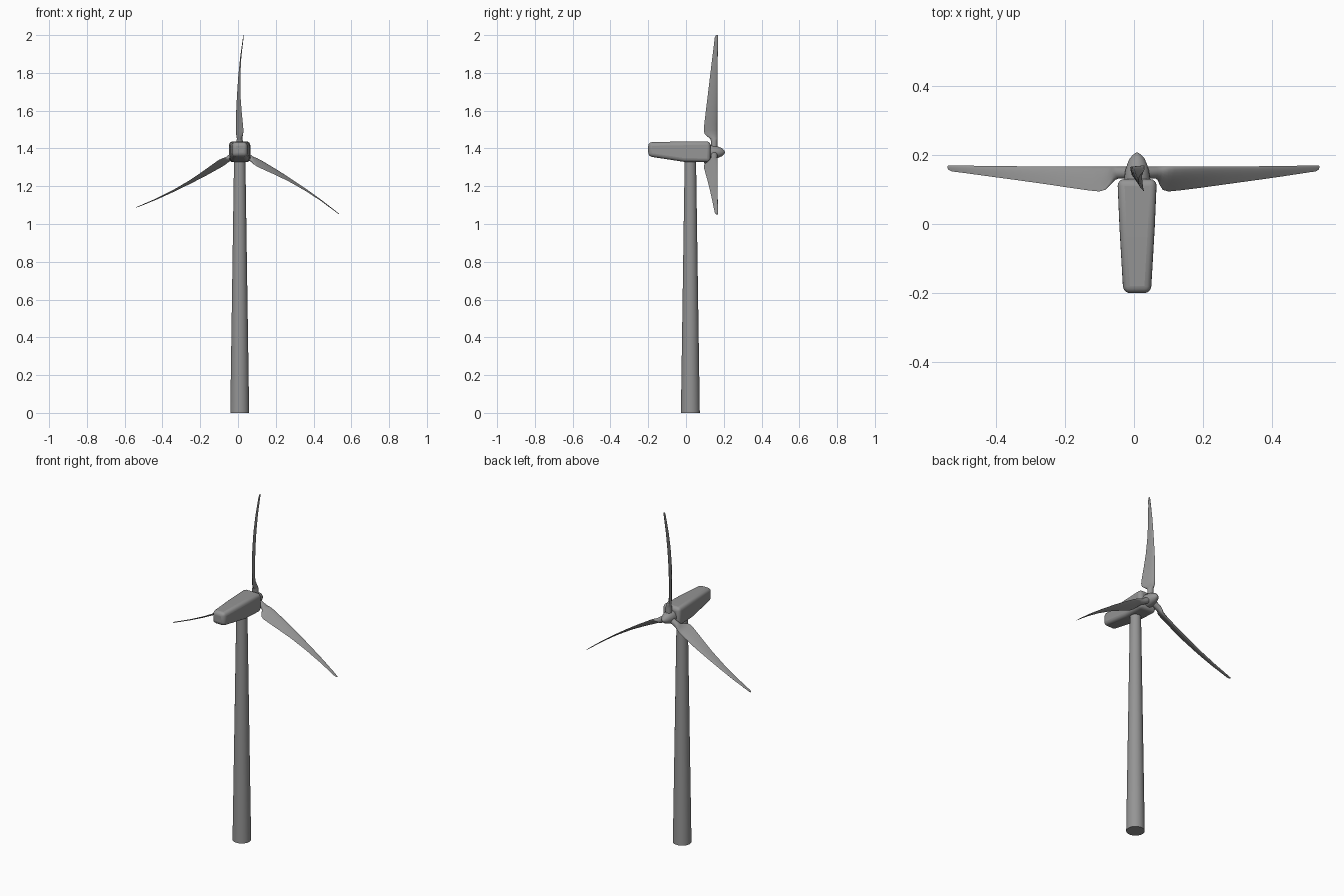
import bpy, bmesh, math
from mathutils import Matrix, Vector

if "Cube" in bpy.data.objects:
    bpy.data.objects.remove(bpy.data.objects["Cube"])

CX = 0.009                      # centre line of tower and rotor
HUB_Z = 1.38

grey = bpy.data.materials.new("turbine_grey")
grey.diffuse_color = (0.3, 0.3, 0.3, 1)
grey.use_nodes = True
grey.node_tree.nodes["Principled BSDF"].inputs["Base Color"].default_value = grey.diffuse_color


def loft(name, rings, angle=40):
    """Skin a list of closed rings and cap both ends."""
    bm = bmesh.new()
    loops = [[bm.verts.new(p) for p in ring] for ring in rings]
    n = len(loops[0])
    for a, b in zip(loops, loops[1:]):
        for i in range(n):
            j = (i + 1) % n
            bm.faces.new((a[i], a[j], b[j], b[i]))
    bm.faces.new(loops[0])
    bm.faces.new(loops[-1])
    bmesh.ops.recalc_face_normals(bm, faces=bm.faces)
    mesh = bpy.data.meshes.new(name)
    bm.to_mesh(mesh)
    bm.free()
    mesh.materials.append(grey)
    ob = bpy.data.objects.new(name, mesh)
    bpy.context.collection.objects.link(ob)
    bpy.ops.object.select_all(action='DESELECT')
    ob.select_set(True)
    bpy.context.view_layer.objects.active = ob
    bpy.ops.object.shade_smooth_by_angle(angle=math.radians(angle))
    return ob


def circle(n):
    return [(math.cos(2 * math.pi * i / n), math.sin(2 * math.pi * i / n)) for i in range(n)]


# Tapered tower
loft("tower", [[(CX + r * c, 0.023 + r * s, z) for c, s in circle(32)]
               for r, z in ((0.05, 0), (0.03, 1.345))])

# Nacelle: tapered box with raised belly at the back, rounded edges
nacelle = loft("nacelle", [[(CX - w, y, lo), (CX + w, y, lo), (CX + w, y, hi), (CX - w, y, hi)]
                           for y, w, lo, hi in ((-0.2, 0.040, 1.358, 1.433),
                                                (-0.01, 0.051, 1.329, 1.437),
                                                (0.13, 0.057, 1.327, 1.437))])
bevel = nacelle.modifiers.new("round_edges", 'BEVEL')
bevel.width = 0.02
bevel.segments = 4
bevel.limit_method = 'ANGLE'
bevel.angle_limit = math.radians(40)

# Spinner: bullet nose
loft("spinner", [[(CX + r * c, y, HUB_Z + r * s) for c, s in circle(28)]
                 for y, r in ((0.118, 0.037), (0.135, 0.037), (0.155, 0.034), (0.175, 0.028),
                              (0.19, 0.021), (0.2, 0.012), (0.205, 0.005), (0.207, 0.001))])

# Blade stations: radius, leading edge (t, y), trailing edge (t, y), thickness, teardrop amount
STATIONS = (
    (0.015, 0.000, 0.166, 0.000, 0.132, 0.034, 0.0),
    (0.060, 0.000, 0.166, 0.000, 0.132, 0.034, 0.0),
    (0.072, -0.006, 0.166, 0.006, 0.128, 0.032, 0.2),
    (0.084, -0.012, 0.166, 0.014, 0.112, 0.029, 0.5),
    (0.096, -0.016, 0.166, 0.018, 0.099, 0.025, 0.7),
    (0.115, -0.018, 0.166, 0.020, 0.094, 0.021, 0.8),
    (0.150, -0.018, 0.166, 0.017, 0.097, 0.018, 0.8),
    (0.220, -0.017, 0.167, 0.010, 0.105, 0.015, 0.8),
    (0.300, -0.013, 0.167, 0.004, 0.115, 0.012, 0.8),
    (0.400, -0.006, 0.167, 0.003, 0.127, 0.010, 0.8),
    (0.500, 0.004, 0.168, 0.008, 0.139, 0.008, 0.8),
    (0.580, 0.015, 0.169, 0.016, 0.149, 0.006, 0.8),
    (0.607, 0.019, 0.169, 0.019, 0.152, 0.005, 0.8),
    (0.620, 0.021, 0.169, 0.021, 0.158, 0.003, 0.8),
)


def section(r, tl, yl, tt, yt, thick, tear):
    lead, trail = Vector((tl, yl)), Vector((tt, yt))
    mid, half = (lead + trail) / 2, (lead - trail) / 2
    side = Vector((-half.y, half.x)).normalized() * thick / 2
    ring = []
    for c, s in circle(20):
        k = 1 - tear * (1 - c) / 2       # thin towards the trailing edge
        p = mid + half * c + side * s * k
        ring.append(Vector((p.x, p.y, r)))
    return ring


# Three blades around the hub
for i in range(3):
    place = Matrix.Translation((CX, 0, HUB_Z)) @ Matrix.Rotation(i * 2 * math.pi / 3, 4, 'Y')
    loft(f"blade_{i + 1}", [[place @ p for p in section(*st)] for st in STATIONS], 45)
